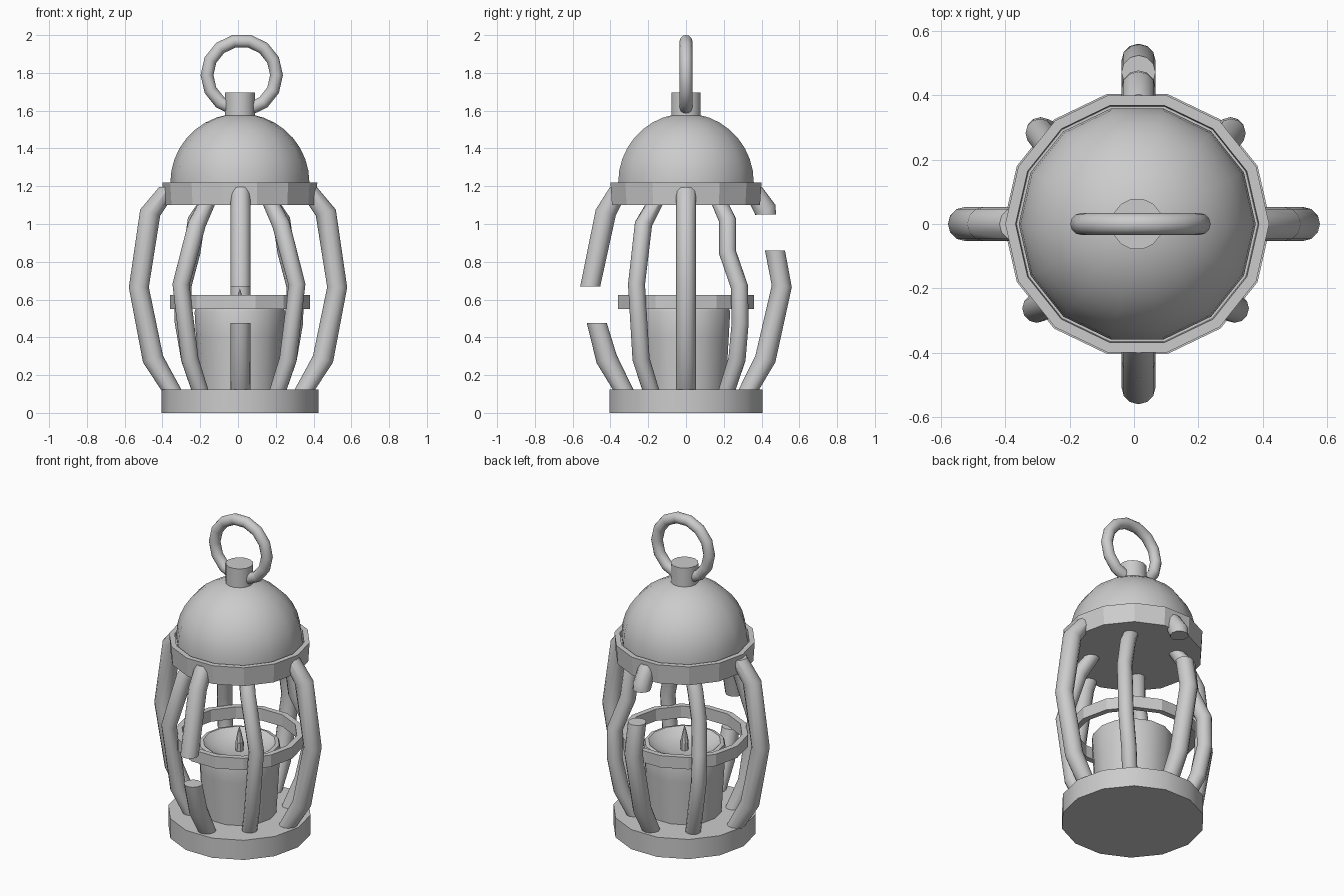
import bpy, math
from mathutils import Vector

if "Cube" in bpy.data.objects:
    bpy.data.objects.remove(bpy.data.objects["Cube"])

CX = 0.01      # the turned parts sit slightly right of the bars
SIDES = 14


def make(name, verts, faces, smooth=True):
    mesh = bpy.data.meshes.new(name)
    mesh.from_pydata(verts, [], faces)
    mesh.update()
    ob = bpy.data.objects.new(name, mesh)
    bpy.context.collection.objects.link(ob)
    if smooth:
        bpy.ops.object.select_all(action='DESELECT')
        bpy.context.view_layer.objects.active = ob
        ob.select_set(True)
        bpy.ops.object.shade_smooth_by_angle(angle=math.radians(32))
    return ob


def lathe(name, profile, smooth=True, closed=False, sides=SIDES):
    """Turn (radius, z) points about the upright axis; radius 0 makes a pole."""
    verts, rings, faces = [], [], []
    for r, z in profile:
        n = 1 if r == 0 else sides
        rings.append([len(verts) + i for i in range(n)])
        for i in range(n):
            a = math.tau * i / sides
            verts.append((CX + r * math.cos(a), r * math.sin(a), z))
    pairs = list(zip(rings, rings[1:]))
    if closed:
        pairs.append((rings[-1], rings[0]))
    for lo, hi in pairs:
        for i in range(sides):
            j = (i + 1) % sides
            quad = [lo[i % len(lo)], lo[j % len(lo)], hi[j % len(hi)], hi[i % len(hi)]]
            faces.append(list(dict.fromkeys(quad)))
    return make(name, verts, faces, smooth)


def tube(name, path, radius, sides=12):
    """Sweep a circle up a path, with level ends and mitred bends."""
    pts = [Vector(p) for p in path]
    verts, faces = [], []
    for k, p in enumerate(pts):
        inner = 0 < k < len(pts) - 1
        t = pts[k + 1] - pts[k - 1] if inner else Vector((0, 0, 1))
        for i in range(sides):
            a = math.tau * i / sides
            ox, oy = radius * math.cos(a), radius * math.sin(a)
            verts.append((p.x + ox, p.y + oy, p.z - (ox * t.x + oy * t.y) / t.z))
    for k in range(len(pts) - 1):
        for i in range(sides):
            j = (i + 1) % sides
            a, b = k * sides, (k + 1) * sides
            faces.append((a + i, a + j, b + j, b + i))
    last = (len(pts) - 1) * sides
    faces.append(tuple(reversed(range(sides))))
    faces.append(tuple(range(last, last + sides)))
    return make(name, verts, faces)


# Base, roof rim, dome and knob
lathe("base", [(0, 0), (.415, 0), (.415, .125), (0, .125)])
lathe("roof_rim", [(0, 1.1), (.402, 1.1), (.41, 1.22), (.378, 1.22), (.375, 1.195), (0, 1.195)], False)
dome = [(.368 * math.cos(math.radians(a)), 1.22 + .365 * math.sin(math.radians(a)))
        for a in range(0, 90, 10)]
lathe("dome", [(0, 1.18), (.368, 1.18)] + dome + [(0, 1.585)])
lathe("knob", [(0, 1.56), (.08, 1.56), (.08, 1.695), (0, 1.695)])

# Hanging ring
bpy.ops.mesh.primitive_torus_add(major_radius=.184, minor_radius=.034, major_segments=14,
                                 minor_segments=12, location=(.02, 0, 1.788),
                                 rotation=(math.pi / 2, 0, 0))
bpy.context.object.name = "hanging_ring"
bpy.ops.object.shade_smooth_by_angle(angle=math.radians(32))

# Hoop around the candle
lathe("middle_hoop", [(.37, .55), (.37, .625), (.335, .625), (.335, .55)], False, True)

# Candle with a dished top, and its wick
lathe("candle", [(0, .11), (.215, .11), (.232, .4), (.24, .535), (.232, .555), (.21, .56),
                 (.17, .53), (.09, .51), (0, .505)])
tube("wick", [(CX, 0, .49), (CX + .003, 0, .56)], .024, 8)
lathe("wick_tip", [(0, .55), (.024, .555), (.012, .62), (0, .66)], sides=8)

# Side bars, whole
side = [(.34, .1), (.45, .285), (.525, .665), (.465, 1.06), (.365, 1.195)]
for s, name in ((-1, "left_bar"), (1, "right_bar")):
    tube(name, [(s * r, 0, z) for r, z in side], .053)

# Front and back bars, each with a broken gap
lower = [(.32, .1), (.42, .285)]
upper = [(.425, 1.06), (.35, 1.195)]


def broken(name, profile, s):
    tube(name, [(.014, s * r, z) for r, z in profile], .053)


broken("front_bar_lower", lower + [(.472, .475)], -1)
broken("front_bar_upper", [(.507, .67)] + upper, -1)
broken("back_bar_lower", lower + [(.507, .67), (.471, .86)], 1)
broken("back_bar_upper", [(.424, 1.05), (.42, 1.075), (.35, 1.195)], 1)

# Corner bars; the back pair are bent near the top
front = [(.20, .18, .1), (.26, .238, .285), (.307, .262, .68), (.222, .225, 1.0), (.16, .155, 1.13)]
back = [(.20, .21, .1), (.26, .27, .285), (.295, .287, .48), (.297, .282, .67),
        (.25, .22, .85), (.225, .22, 1.02), (.16, .17, 1.13)]
for sx, label in ((-1, "left"), (1, "right")):
    tube("front_%s_corner_bar" % label, [(CX * .5 + sx * x, -y, z) for x, y, z in front], .045)
    tube("back_%s_corner_bar" % label, [(CX * .5 + sx * x, y, z) for x, y, z in back], .045)
